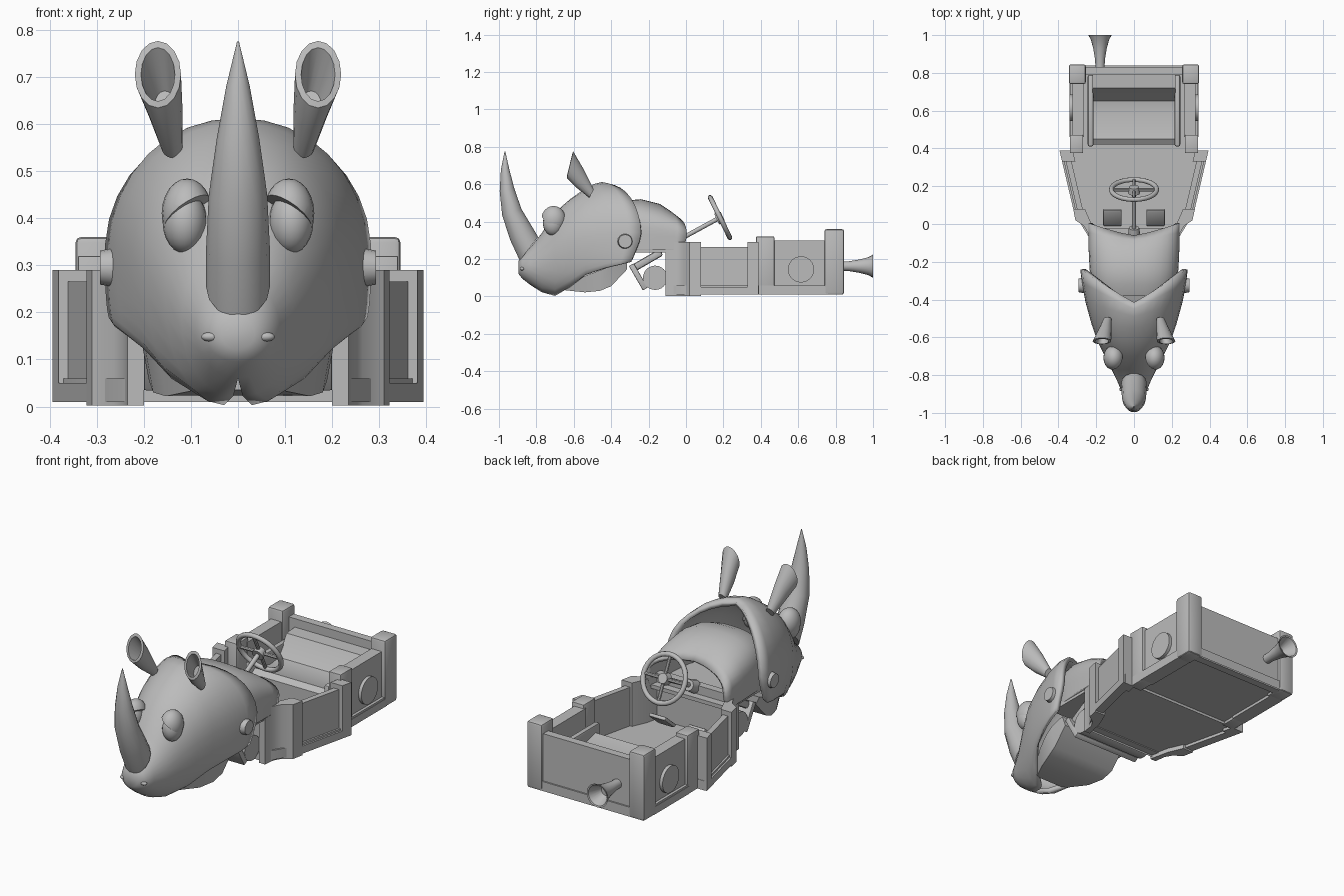
import bpy, bmesh, math
from math import sin, cos, pi, radians
from mathutils import Vector, Matrix

cube = bpy.data.objects.get("Cube")
if cube:
    bpy.data.objects.remove(cube, do_unlink=True)

grey = bpy.data.materials.new("plain grey")
grey.use_nodes = True
GREY = (0.5, 0.5, 0.5, 1)
grey.diffuse_color = GREY
grey.node_tree.nodes["Principled BSDF"].inputs["Base Color"].default_value = GREY


def finish(name, bm, angle=35):
    bmesh.ops.recalc_face_normals(bm, faces=bm.faces[:])
    me = bpy.data.meshes.new(name)
    bm.to_mesh(me)
    bm.free()
    me.materials.append(grey)
    ob = bpy.data.objects.new(name, me)
    bpy.context.collection.objects.link(ob)
    bpy.ops.object.select_all(action='DESELECT')
    ob.select_set(True)
    bpy.context.view_layer.objects.active = ob
    bpy.ops.object.shade_smooth_by_angle(angle=radians(angle))
    return ob


def skin(bm, rows, closed):
    rows = [[bm.verts.new(p) for p in r] for r in rows]
    n = len(rows[0])
    for a, b in zip(rows, rows[1:]):
        for i in range(n if closed else n - 1):
            j = (i + 1) % n
            bm.faces.new((a[i], a[j], b[j], b[i]))
    return rows


def loft(name, rings, seg=16, cap_end=True):
    """Closed tube through rings of (centre, side axis, up axis)."""
    bm = bmesh.new()
    rows = [[Vector(c) + Vector(u) * cos(2 * pi * i / seg) + Vector(v) * sin(2 * pi * i / seg)
             for i in range(seg)] for c, u, v in rings]
    rows = skin(bm, rows, True)
    bm.faces.new(rows[0])
    if cap_end:
        bm.faces.new(rows[-1])
    return finish(name, bm)


def arch(name, stations, power, thick, n=14):
    """Open shell of arches: y, sweep of sides, top, middle, bottom, width, bottom width."""
    rows = []
    for y, dy, top, mid, bot, w, wb in stations:
        row = []
        for i in range(-n, n + 1):
            t, s = abs(i) / n, (1 if i >= 0 else -1)
            if t <= 0.6:
                a = t / 0.6 * pi / 2
                x, z, k = w * sin(a) ** power, mid + (top - mid) * max(cos(a), 0) ** power, sin(a)
            else:
                a = (t - 0.6) / 0.4 * pi / 2
                x, z, k = wb + (w - wb) * cos(a), mid - (mid - bot) * sin(a), 1 - 0.3 * sin(a)
            row.append((s * x, y + dy * k, z))
        rows.append(row)
    bm = bmesh.new()
    rows = skin(bm, rows, False)
    bm.faces.new(rows[0])
    bmesh.ops.remove_doubles(bm, verts=bm.verts[:], dist=0.0005)
    ob = finish(name, bm, 50)
    mod = ob.modifiers.new("thickness", 'SOLIDIFY')
    mod.thickness = thick
    return ob


def prism(name, pts, axis, lo, hi, recess=0.0):
    """Extrude a 2D outline along x or z; recess sinks a panel into the low face."""
    bm = bmesh.new()
    put = (lambda p, d: (d, p[0], p[1])) if axis == 'x' else (lambda p, d: (p[0], p[1], d))
    rows = skin(bm, [[put(p, d) for p in pts] for d in (lo, hi)], True)
    low = bm.faces.new(rows[0])
    bm.faces.new(rows[1])
    if recess:
        bmesh.ops.inset_region(bm, faces=[low], thickness=0.03)
        bmesh.ops.translate(bm, verts=low.verts[:], vec=(0, 0, recess))
    return finish(name, bm)


def box(name, x, y, z, bevel=0.0, rot=None):
    c = Vector((sum(x), sum(y), sum(z))) / 2
    bm = bmesh.new()
    m = Matrix.Translation(c) @ (rot or Matrix()) @ Matrix.Diagonal(
        (abs(x[1] - x[0]), y[1] - y[0], z[1] - z[0], 1))
    bmesh.ops.create_cube(bm, size=1, matrix=m)
    if bevel:
        bmesh.ops.bevel(bm, geom=bm.edges[:], offset=bevel, segments=2, affect='EDGES', profile=0.5)
    return finish(name, bm)


def rod(name, a, b, r1, r2=None, seg=24):
    a, b = Vector(a), Vector(b)
    d = b - a
    u = d.orthogonal().normalized()
    v = d.cross(u).normalized()
    r2 = r1 if r2 is None else r2
    return loft(name, [(a, u * r1, v * r1), (b, u * r2, v * r2)], seg)


def ball(name, centre, radii, keep_above=None):
    bm = bmesh.new()
    bmesh.ops.create_uvsphere(bm, u_segments=20, v_segments=12, radius=1)
    if keep_above:
        geom = bm.verts[:] + bm.edges[:] + bm.faces[:]
        cut = bmesh.ops.bisect_plane(bm, geom=geom, plane_co=(0, 0, 0), plane_no=keep_above, clear_inner=True)
        rim = [e for e in cut["geom_cut"] if isinstance(e, bmesh.types.BMEdge)]
        bmesh.ops.contextual_create(bm, geom=rim)
    bmesh.ops.transform(bm, verts=bm.verts[:], matrix=Matrix.Translation(centre) @ Matrix.Diagonal((*radii, 1)))
    return finish(name, bm)


# Head shell, open at the back
arch("head", [
    (-0.895, 0, 0.19, 0.155, 0.12, 0.035, 0),
    (-0.875, 0, 0.22, 0.155, 0.095, 0.07, 0),
    (-0.83, 0, 0.265, 0.16, 0.06, 0.09, 0),
    (-0.77, 0, 0.34, 0.18, 0.022, 0.12, 0.01),
    (-0.70, 0, 0.45, 0.23, 0.003, 0.155, 0.03),
    (-0.62, 0, 0.52, 0.28, 0.05, 0.195, 0.12),
    (-0.55, 0.02, 0.57, 0.30, 0.115, 0.225, 0.19),
    (-0.49, 0.08, 0.602, 0.31, 0.15, 0.257, 0.235),
    (-0.45, 0.14, 0.612, 0.315, 0.17, 0.275, 0.262),
    (-0.415, 0.175, 0.60, 0.32, 0.185, 0.283, 0.272)], 0.95, 0.025)

# Horn
loft("horn", [
    ((0, -0.84, 0.255), (0.068, 0, 0), (0, -0.05, -0.065)),
    ((0, -0.877, 0.33), (0.068, 0, 0), (0, -0.064, -0.03)),
    ((0, -0.931, 0.45), (0.062, 0, 0), (0, -0.053, -0.017)),
    ((0, -0.957, 0.57), (0.045, 0, 0), (0, -0.04, -0.008)),
    ((0, -0.967, 0.68), (0.025, 0, 0), (0, -0.023, 0)),
    ((0, -0.968, 0.775), (0.002, 0, 0), (0, -0.002, 0))], 14)

# Paired face parts
for s, side in ((1, "left"), (-1, "right")):
    loft(side + "_ear", [
        ((s * 0.14, -0.505, 0.55), (0.022, 0, 0), (0, 0.012, 0.022)),
        ((s * 0.155, -0.57, 0.635), (0.037, 0, 0), (0, 0.02, 0.05)),
        ((s * 0.17, -0.62, 0.705), (0.049, 0, 0), (0, 0.017, 0.071)),
        ((s * 0.17, -0.622, 0.705), (0.036, 0, 0), (0, 0.014, 0.057)),
        ((s * 0.155, -0.56, 0.64), (0.022, 0, 0), (0, 0.01, 0.03))], 16)
    ball(side + "_eye", (s * 0.113, -0.71, 0.392), (0.047, 0.055, 0.067))
    ball(side + "_eyelid", (s * 0.108, -0.708, 0.41), (0.054, 0.066, 0.074), (s * 0.4, 0.3, 0.8))
    ball(side + "_nostril", (s * 0.058, -0.875, 0.148), (0.02, 0.012, 0.01))
    rod(side + "_cheek_rivet", (s * 0.26, -0.325, 0.295), (s * 0.293, -0.325, 0.295), 0.042, 0.036, 16)

# Lower jaw
bm = bmesh.new()
jaw = [(-0.66, 0.035, 0.08, 0.10), (-0.54, 0.022, 0.11, 0.17), (-0.46, 0.03, 0.14, 0.2),
       (-0.40, 0.055, 0.165, 0.21), (-0.315, 0.145, 0.19, 0.21)]
rows = skin(bm, [[(-w * 0.9, y, b), (w * 0.9, y, b), (w, y, t), (-w, y, t)] for y, b, t, w in jaw], True)
bm.faces.new(rows[0])
bm.faces.new(rows[-1])
finish("lower_jaw", bm)

# Hood behind the head, with the linkage below it
arch("hood", [
    (-0.38, 0, 0.49, 0.35, 0.26, 0.20, 0.20),
    (-0.32, 0, 0.513, 0.35, 0.25, 0.225, 0.225),
    (-0.24, 0, 0.52, 0.35, 0.25, 0.235, 0.235),
    (-0.14, 0, 0.495, 0.34, 0.25, 0.24, 0.24),
    (-0.085, 0.04, 0.455, 0.33, 0.25, 0.24, 0.24),
    (-0.06, 0.065, 0.425, 0.32, 0.25, 0.24, 0.24)], 0.8, 0.02)
box("hood_floor", (-0.23, 0.23), (-0.37, -0.02), (0.235, 0.255))
rod("neck_roller", (-0.2, -0.165, 0.1), (0.2, -0.165, 0.1), 0.065)
box("neck_plate", (-0.2, 0.2), (-0.27, -0.24), (0.03, 0.18), 0.005, Matrix.Rotation(radians(30), 4, 'X'))
box("neck_bar", (-0.18, 0.18), (-0.29, -0.12), (0.175, 0.215), 0.012, Matrix.Rotation(radians(30), 4, 'X'))

# Floor pans with sunken panels underneath
prism("front_floor", [(-0.22, -0.1), (0.22, -0.1), (0.30, 0.03), (0.385, 0.39), (-0.385, 0.39), (-0.30, 0.03)],
      'z', 0.01, 0.06, 0.015)
prism("rear_floor", [(-0.34, 0.39), (0.34, 0.39), (0.34, 0.84), (-0.34, 0.84)], 'z', 0.01, 0.06, 0.015)
box("firewall", (-0.22, 0.22), (-0.1, -0.06), (0.02, 0.3))


def slope(y):
    return 0.31 + (y - 0.03) * 0.235


def side_strip(name, s, y0, y1, inset, thick, z0, z1):
    pts = [(s * (slope(y) - d), y) for y, d in
           ((y0, inset), (y1, inset), (y1, inset + thick), (y0, inset + thick))]
    prism(name, pts, 'z', z0, z1)


# Paired body sides
for s, side in ((1, "left"), (-1, "right")):
    prism(side + "_cowl", [(s * x, y) for x, y in (
        (0.2, -0.11), (0.235, -0.11), (0.242, -0.05), (0.265, -0.01), (0.31, 0.02), (0.322, 0.08),
        (0.26, 0.08), (0.225, 0.0))], 'z', 0.002, 0.29)
    side_strip(side + "_door", s, 0.07, 0.36, 0.02, 0.03, 0.05, 0.265)
    side_strip(side + "_sill", s, 0.07, 0.36, 0, 0.05, 0.01, 0.05)
    side_strip(side + "_door_post", s, 0.33, 0.388, 0, 0.07, 0.01, 0.29)
    box(side + "_middle_post", (s * 0.27, s * 0.34), (0.375, 0.472), (0.01, 0.32), 0.004)
    box(side + "_rear_side", (s * 0.265, s * 0.325), (0.46, 0.76), (0.05, 0.30))
    box(side + "_rear_sill", (s * 0.265, s * 0.342), (0.46, 0.76), (0.01, 0.05))
    rod(side + "_side_disc", (s * 0.31, 0.615, 0.145), (s * 0.342, 0.615, 0.145), 0.07, None, 28)
    box(side + "_rear_post", (s * 0.255, s * 0.345), (0.74, 0.845), (0.01, 0.36), 0.012)
    box(side + "_seat_bolster", (s * 0.215, s * 0.245), (0.41, 0.79), (0.05, 0.22), 0.01)
    box(side + "_pedal", (s * 0.065, s * 0.165), (0.025, 0.045), (0.06, 0.17), 0.008,
        Matrix.Rotation(radians(-50), 4, 'X'))

box("tail_wall", (-0.27, 0.27), (0.79, 0.832), (0.01, 0.31))
prism("bench_seat", [(0.42, 0.05), (0.42, 0.16), (0.45, 0.18), (0.58, 0.15), (0.65, 0.16), (0.69, 0.21),
                     (0.72, 0.26), (0.79, 0.265), (0.79, 0.05)], 'x', -0.22, 0.22)

# Steering wheel
axis = Vector((0, 0.9, 0.44)).normalized()
hub = Vector((0, 0.182, 0.422))
across = Vector((1, 0, 0))
up = axis.cross(across)
bm = bmesh.new()
rim = []
for i in range(33):
    d = across * cos(i * pi / 16) + up * sin(i * pi / 16)
    rim.append([hub + d * (0.12 + 0.013 * cos(j * pi / 4)) + axis * 0.013 * sin(j * pi / 4) for j in range(8)])
skin(bm, rim, True)
bmesh.ops.remove_doubles(bm, verts=bm.verts[:], dist=0.0005)
finish("steering_wheel_rim", bm, 60)
for i, d in enumerate((across, up)):
    rod("steering_spoke_%d" % (i + 1), hub - d * 0.118, hub + d * 0.118, 0.009, None, 8)
rod("steering_hub", hub - axis * 0.02, hub + axis * 0.016, 0.032, 0.026, 16)
rod("steering_column", (0, -0.07, 0.285), hub, 0.012, None, 12)
rod("column_mount", (0, -0.07, 0.285), (0, -0.02, 0.31), 0.035, 0.028, 12)

# Flared exhaust horn
flare = ((0.82, 0.024), (0.87, 0.026), (0.93, 0.036), (0.975, 0.048), (1.0, 0.062), (0.998, 0.054), (0.93, 0.026))
loft("exhaust_horn", [((-0.18, y, 0.162), (r, 0, 0), (0, 0, r)) for y, r in flare], 20)
